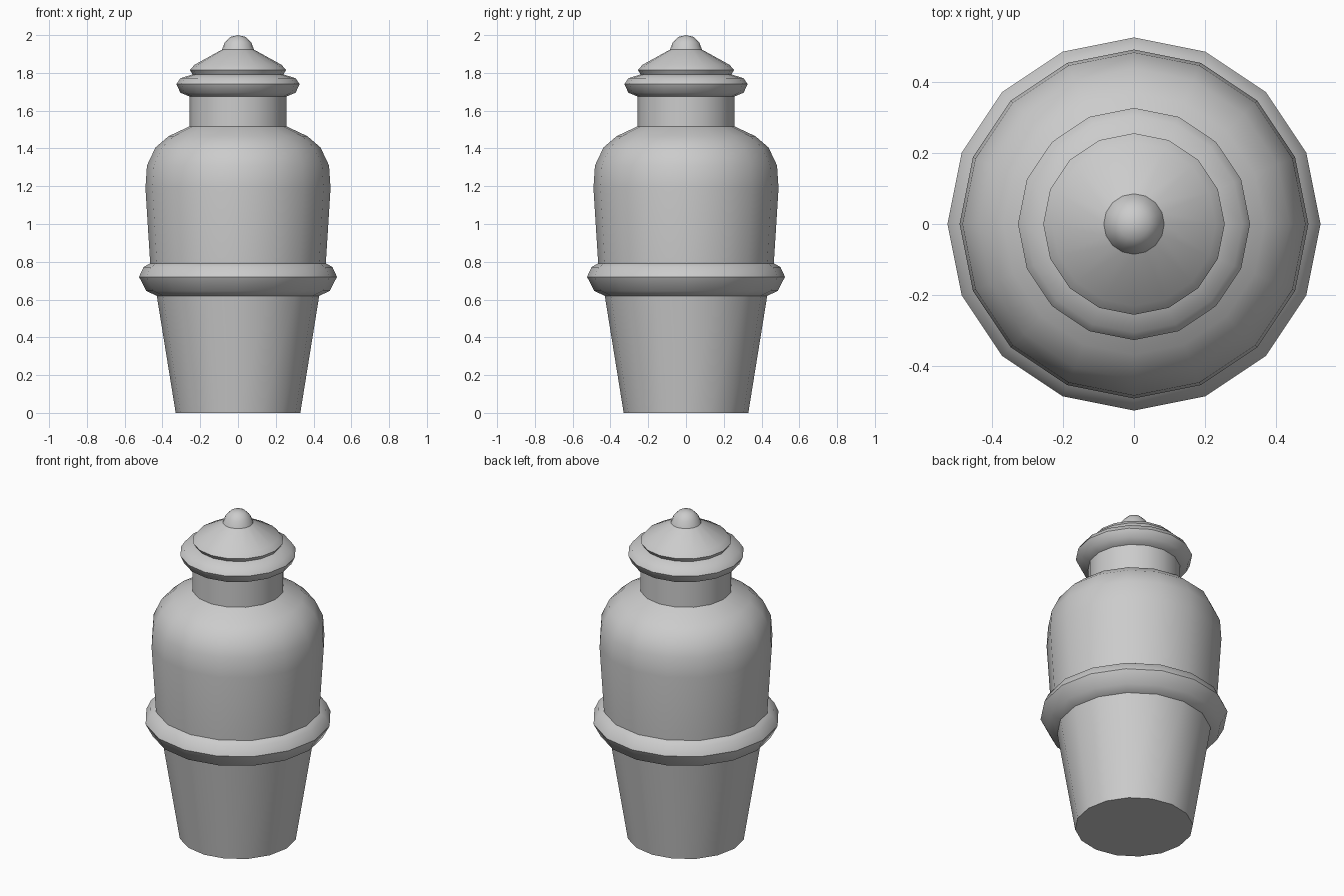
import bpy, bmesh
from math import cos, sin, pi, radians

if "Cube" in bpy.data.objects:
    bpy.data.objects.remove(bpy.data.objects["Cube"])

SIDES = 16


def lathe(name, profile, cap_bottom=False):
    """Revolve (radius, height) points around z; a radius of 0 closes to a tip."""
    bm = bmesh.new()
    rings = []
    for r, z in profile:
        if r == 0:
            rings.append([bm.verts.new((0, 0, z))] * SIDES)
        else:
            rings.append([bm.verts.new((r * cos(2 * pi * i / SIDES),
                                        r * sin(2 * pi * i / SIDES), z))
                          for i in range(SIDES)])
    for low, high in zip(rings, rings[1:]):
        for i in range(SIDES):
            j = (i + 1) % SIDES
            corners = [low[i], low[j], high[j], high[i]]
            bm.faces.new(list(dict.fromkeys(corners)))
    if cap_bottom:
        bm.faces.new(rings[0][::-1])
    mesh = bpy.data.meshes.new(name)
    bm.to_mesh(mesh)
    bm.free()
    obj = bpy.data.objects.new(name, mesh)
    bpy.context.collection.objects.link(obj)
    bpy.ops.object.select_all(action='DESELECT')
    obj.select_set(True)
    bpy.context.view_layer.objects.active = obj
    bpy.ops.object.shade_smooth_by_angle(angle=radians(46))
    return obj


# Tapered foot
lathe("base", [(0.33, 0), (0.43, 0.62)], cap_bottom=True)
# Rounded collar around the middle
lathe("belly_band", [(0.43, 0.62), (0.485, 0.645), (0.524, 0.72),
                     (0.50, 0.772), (0.465, 0.792)])
# Upper body with rounded shoulder
lathe("body", [(0.465, 0.792), (0.49, 1.19), (0.482, 1.31), (0.437, 1.405),
               (0.367, 1.465), (0.257, 1.517)])
# Neck and its rim
lathe("neck", [(0.257, 1.517), (0.257, 1.675)])
lathe("neck_rim", [(0.257, 1.675), (0.305, 1.695), (0.326, 1.74),
                   (0.305, 1.772), (0.24, 1.792)])
# Domed lid and knob
lathe("lid", [(0.24, 1.792), (0.255, 1.815), (0.23, 1.843), (0.085, 1.923)])
lathe("knob", [(0.085, 1.923), (0.07, 1.962), (0.042, 1.99), (0, 2.0)])
